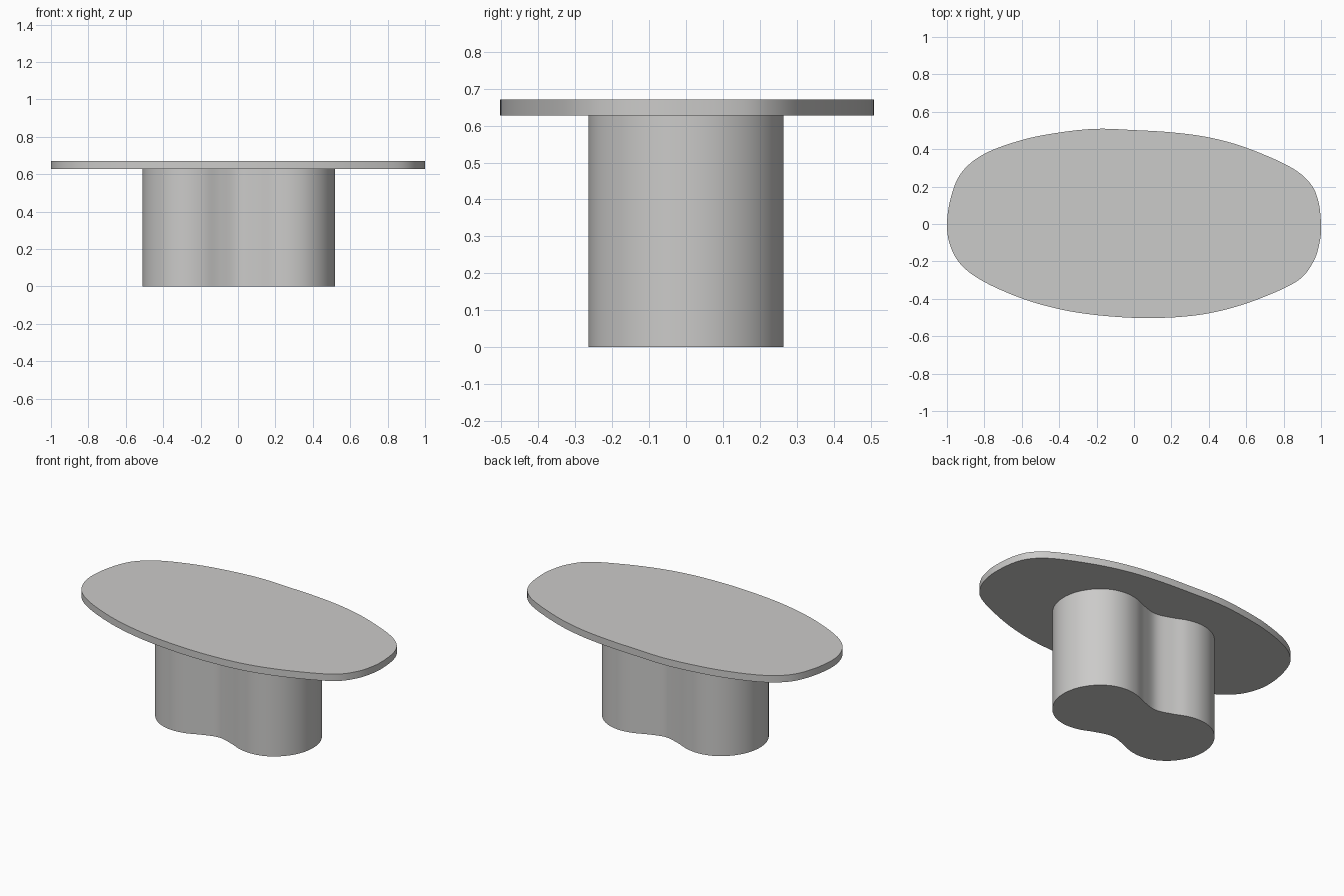
import bpy, bmesh, math
from mathutils import Vector

if "Cube" in bpy.data.objects:
    bpy.data.objects.remove(bpy.data.objects["Cube"])

grey = bpy.data.materials.new("warm_grey")
grey.diffuse_color = (0.6, 0.595, 0.585, 1)
grey.use_nodes = True
grey.node_tree.nodes["Principled BSDF"].inputs["Base Color"].default_value = grey.diffuse_color


def smooth_loop(pts, steps=6):
    """Closed Catmull-Rom curve through the points."""
    p, n, out = [Vector(q) for q in pts], len(pts), []
    for i in range(n):
        a, b, c, d = p[i - 1], p[i], p[(i + 1) % n], p[(i + 2) % n]
        for k in range(steps):
            t = k / steps
            out.append(0.5 * (2 * b + (c - a) * t + (2 * a - 5 * b + 4 * c - d) * t * t
                              + (3 * b - a - 3 * c + d) * t ** 3))
    return out


def slab(name, outline, z0, z1):
    """Vertical prism over an outline, with smooth sides and sharp rims."""
    bm = bmesh.new()
    face = bm.faces.new([bm.verts.new((v.x, v.y, z0)) for v in outline])
    top = bmesh.ops.extrude_face_region(bm, geom=[face], use_keep_orig=True)["geom"]
    bmesh.ops.translate(bm, vec=(0, 0, z1 - z0),
                        verts=[g for g in top if isinstance(g, bmesh.types.BMVert)])
    bmesh.ops.recalc_face_normals(bm, faces=bm.faces)
    mesh = bpy.data.meshes.new(name)
    bm.to_mesh(mesh)
    bm.free()
    mesh.materials.append(grey)
    obj = bpy.data.objects.new(name, mesh)
    bpy.context.collection.objects.link(obj)
    bpy.ops.object.select_all(action='DESELECT')
    bpy.context.view_layer.objects.active = obj
    obj.select_set(True)
    bpy.ops.object.shade_smooth_by_angle(angle=math.radians(35))


# Pebble-shaped table top
top_pts = [(1, -0.01), (0.986, 0.12), (0.94, 0.22), (0.83, 0.308), (0.6, 0.408), (0.4, 0.463),
           (0.2, 0.49), (0, 0.502), (-0.2, 0.509), (-0.4, 0.489), (-0.6, 0.449), (-0.8, 0.375),
           (-0.92, 0.278), (-0.977, 0.15), (-1, 0), (-0.981, -0.12), (-0.92, -0.223),
           (-0.8, -0.31), (-0.6, -0.398), (-0.4, -0.455), (-0.2, -0.487), (0.05, -0.503),
           (0.3, -0.492), (0.5, -0.455), (0.7, -0.388), (0.88, -0.3), (0.96, -0.2), (0.992, -0.1)]
slab("table_top", smooth_loop(top_pts), 0.627, 0.67)

# Peanut-shaped pedestal: one quarter, mirrored to all four
quarter = [(0.515, 0), (0.498, 0.095), (0.447, 0.18), (0.37, 0.24), (0.28, 0.264),
           (0.19, 0.254), (0.1, 0.218), (0, 0.192)]
half = quarter + [(-x, y) for x, y in quarter[-2::-1]]
peanut = half + [(x, -y) for x, y in half[-2:0:-1]]
slab("pedestal", [v + Vector((0.004, 0)) for v in smooth_loop(peanut)], 0, 0.627)
